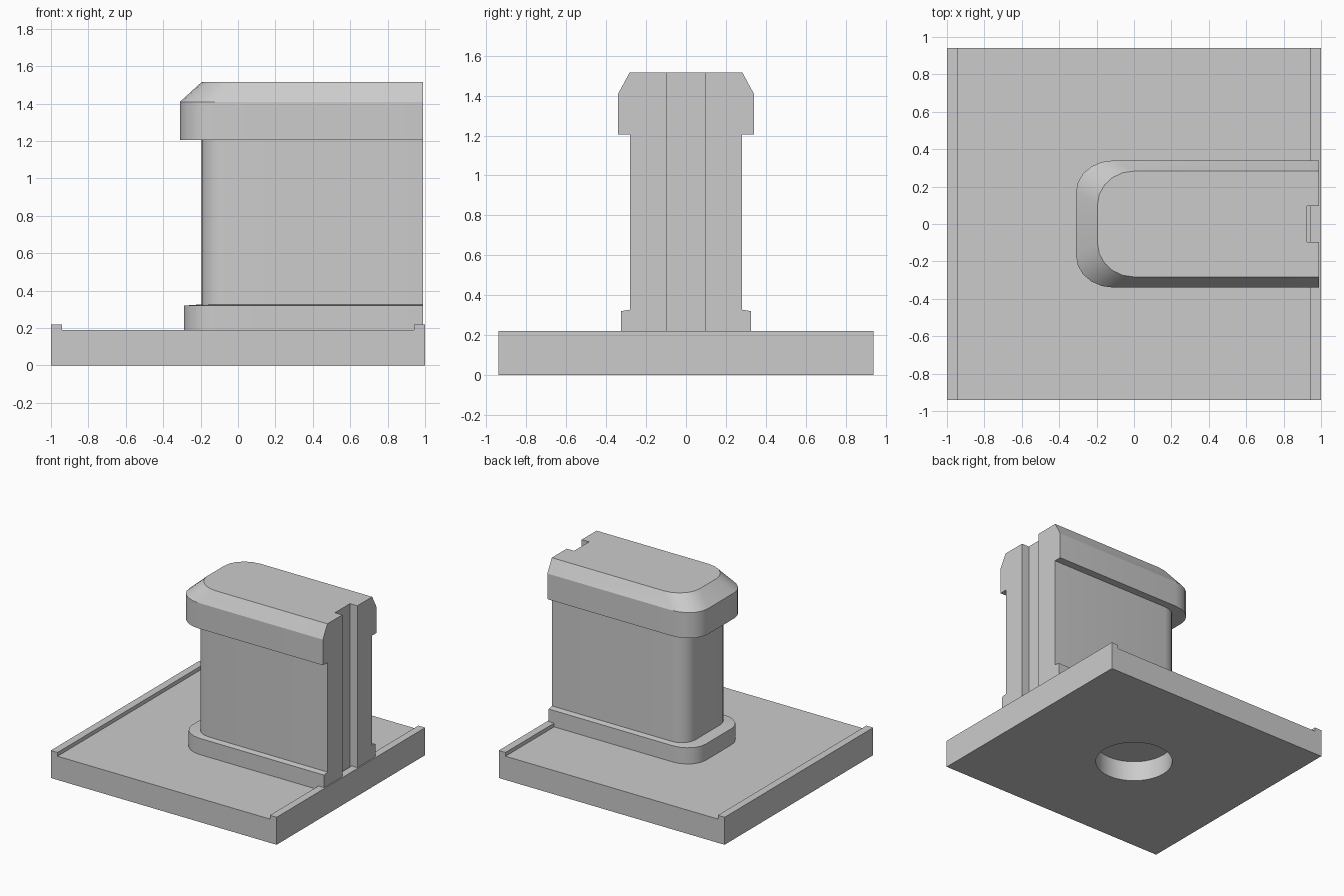
import bpy, bmesh, math

if "Cube" in bpy.data.objects:
    bpy.data.objects.remove(bpy.data.objects["Cube"])


def make_object(name, bm, smooth=None):
    bmesh.ops.recalc_face_normals(bm, faces=bm.faces)
    mesh = bpy.data.meshes.new(name)
    bm.to_mesh(mesh)
    bm.free()
    ob = bpy.data.objects.new(name, mesh)
    bpy.context.collection.objects.link(ob)
    bpy.ops.object.select_all(action='DESELECT')
    bpy.context.view_layer.objects.active = ob
    ob.select_set(True)
    if smooth:
        bpy.ops.object.shade_smooth_by_angle(angle=math.radians(smooth))
    return ob


def loft(rings):
    """Skin a stack of equal-length closed rings and cap both ends."""
    bm = bmesh.new()
    loops = [[bm.verts.new(p) for p in r] for r in rings]
    n = len(loops[0])
    for a, b in zip(loops, loops[1:]):
        for i in range(n):
            j = (i + 1) % n
            bm.faces.new((a[i], a[j], b[j], b[i]))
    bm.faces.new(loops[0])
    bm.faces.new(loops[-1])
    return bm


def stud_ring(x0, w, rx, ry, z, end=0.99, groove=0.925, g=0.095, seg=5):
    """Bar outline: rounded on the left, grooved flat end on the right."""
    corner = [(x0 + rx * (1 - math.sin(t)), w - ry * (1 - math.cos(t)))
              for t in (math.pi / 2 * i / seg for i in range(seg + 1))]
    half = [(groove, g), (end, g), (end, w)] + corner
    pts = half + [(x, -y) for x, y in reversed(half)]
    return [(x, y, z) for x, y in pts]


# Base plate with a raised lip along both x edges
profile = [(-1, 0), (1, 0), (1, 0.22), (0.94, 0.22), (0.94, 0.19),
           (-0.94, 0.19), (-0.94, 0.22), (-1, 0.22)]
base = make_object("base_plate", loft([[(x, y, z) for x, z in profile]
                                       for y in (-0.94, 0.94)]))

# Blind round hole in the underside
circle = [(0.28 * math.cos(a), 0.28 * math.sin(a))
          for a in (math.tau * i / 48 for i in range(48))]
cutter = make_object("hole_cutter", loft([[(x, y, z) for x, y in circle]
                                          for z in (-0.1, 0.16)]))
cutter.hide_render = True
mod = base.modifiers.new("hole", 'BOOLEAN')
mod.operation = 'DIFFERENCE'
mod.solver = 'EXACT'
mod.object = cutter
bpy.ops.object.select_all(action='DESELECT')
bpy.context.view_layer.objects.active = base
base.select_set(True)
bpy.ops.object.modifier_apply(modifier=mod.name)
bpy.data.objects.remove(cutter)
bpy.ops.object.shade_smooth_by_angle(angle=math.radians(24))

# Stud: foot flange, column, overhanging cap with chamfered top
sections = [
    (-0.29, 0.325, 0.18, 0.16, 0.18),
    (-0.29, 0.325, 0.18, 0.16, 0.32),
    (-0.195, 0.28, 0.13, 0.12, 0.327),
    (-0.195, 0.28, 0.13, 0.12, 1.205),
    (-0.31, 0.34, 0.20, 0.17, 1.205),
    (-0.31, 0.34, 0.20, 0.17, 1.41),
    (-0.195, 0.283, 0.195, 0.18, 1.515),
]
make_object("stud", loft([stud_ring(*s) for s in sections]), 24)
